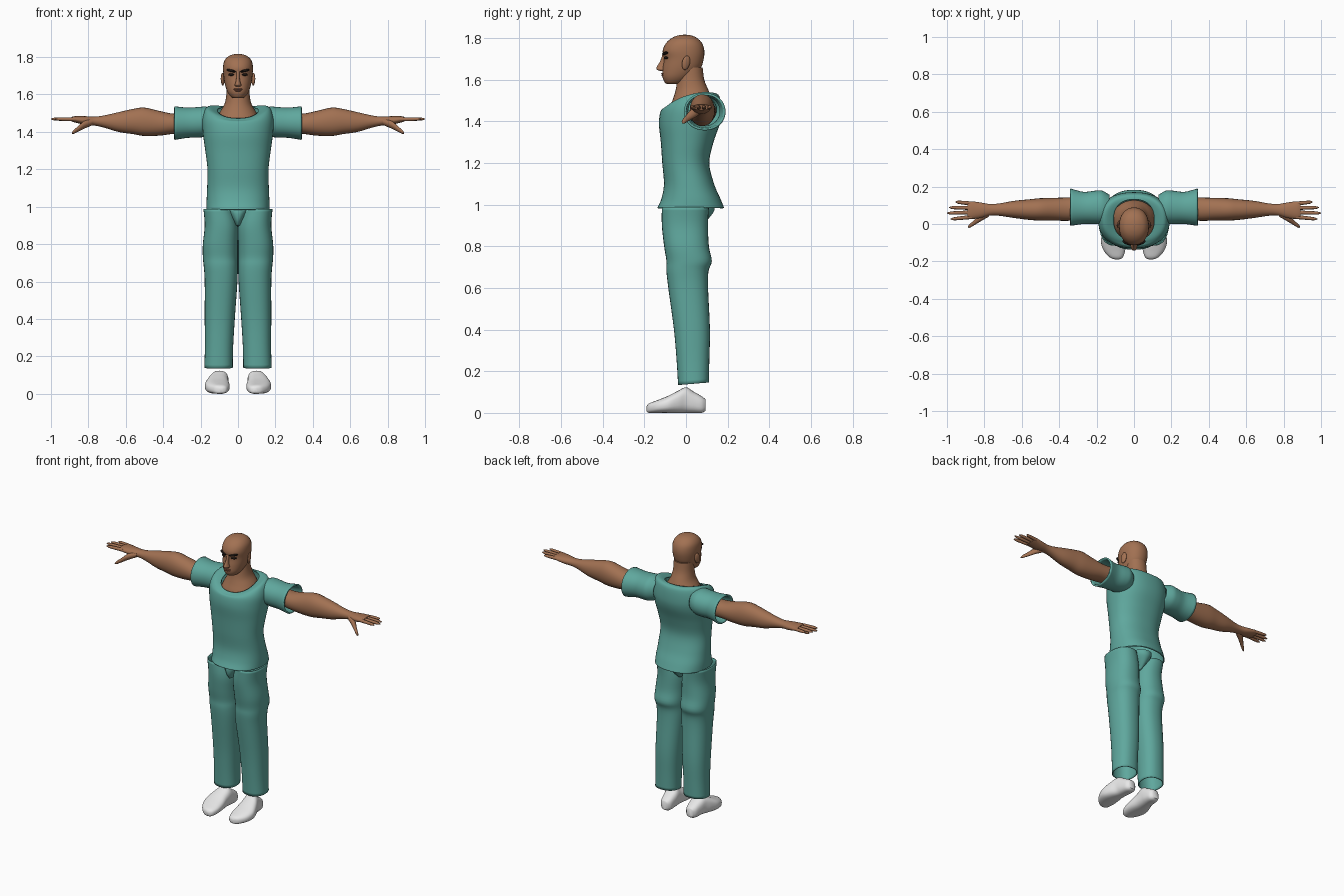
import bpy, bmesh, math
from mathutils import Vector, Matrix


def material(name, rgb):
    m = bpy.data.materials.new(name)
    m.diffuse_color = (*rgb, 1)
    return m


TEAL = material("teal cloth", (0.115, 0.39, 0.34))
SKIN = material("brown skin", (0.36, 0.165, 0.085))
WHITE = material("white shoe", (0.8, 0.8, 0.8))
DARK = material("dark hair", (0.012, 0.008, 0.006))
LIP = material("lip brown", (0.23, 0.085, 0.05))


def finish(name, bm, mat, mirror=False, thick=0.0):
    bmesh.ops.recalc_face_normals(bm, faces=bm.faces)
    me = bpy.data.meshes.new(name)
    bm.to_mesh(me)
    bm.free()
    me.materials.append(mat)
    ob = bpy.data.objects.new(name, me)
    bpy.context.collection.objects.link(ob)
    bpy.context.view_layer.objects.active = ob
    bpy.ops.object.select_all(action='DESELECT')
    ob.select_set(True)
    bpy.ops.object.shade_smooth_by_angle(angle=math.radians(50))
    if mirror:
        md = ob.modifiers.new("mirror", 'MIRROR')
        md.use_mirror_merge = False
    if thick:
        md = ob.modifiers.new("cloth thickness", 'SOLIDIFY')
        md.thickness = thick
        md.offset = -1
    return ob


def spline(rows, steps):
    """Smooth the rows of ring sizes into a denser list."""
    out = []
    for i in range(len(rows) - 1):
        p = [rows[max(0, min(len(rows) - 1, i + k))] for k in (-1, 0, 1, 2)]
        for s in range(steps):
            t = s / steps
            out.append([0.5 * (2 * b + (c - a) * t + (2 * a - 5 * b + 4 * c - d) * t * t
                               + (3 * b - a - 3 * c + d) * t ** 3)
                        for a, b, c, d in zip(*p)])
    return out + [list(rows[-1])]


def loft(name, axis, rings, mat, power=2.0, segs=32, steps=4, caps=True, mirror=False, thick=0.0):
    """Ring: position, a min, a max, b min, b max, then optional shear and saddle."""
    rows = spline([tuple(r) + (0,) * (7 - len(r)) for r in rings], steps)
    bm = bmesh.new()
    loops = []
    for pos, a0, a1, b0, b1, shear, saddle in rows:
        loop = []
        for k in range(segs):
            t = 2 * math.pi * k / segs
            c, s = math.cos(t), math.sin(t)
            u = math.copysign(abs(c) ** (2 / power), c)
            v = math.copysign(abs(s) ** (2 / power), s)
            a = (a0 + a1) / 2 + u * (a1 - a0) / 2
            b = (b0 + b1) / 2 + v * (b1 - b0) / 2
            p = pos + shear * v + saddle * u * u
            loop.append(bm.verts.new({'x': (p, a, b), 'y': (a, p, b), 'z': (a, b, p)}[axis]))
        loops.append(loop)
    for lo, hi in zip(loops, loops[1:]):
        for k in range(segs):
            j = (k + 1) % segs
            bm.faces.new((lo[k], lo[j], hi[j], hi[k]))
    if caps:
        bm.faces.new(loops[0])
        bm.faces.new(loops[-1])
    return finish(name, bm, mat, mirror, thick)


def blob(name, loc, size, mat, rot=(0, 0, 0), mirror=False):
    bm = bmesh.new()
    bmesh.ops.create_uvsphere(bm, u_segments=16, v_segments=10, radius=1)
    m = Matrix.Translation(loc)
    for ax, ang in zip('XYZ', rot):
        m = m @ Matrix.Rotation(math.radians(ang), 4, ax)
    bm.transform(m @ Matrix.Diagonal((*size, 1)))
    return finish(name, bm, mat, mirror)


def sym(rows):
    """Expand half widths about the centre line."""
    return [(r[0], -r[1], r[1]) + tuple(r[2:]) for r in rows]


# Shirt body with scooped neckline and flared hem
loft("shirt", 'z', sym([
    (0.985, 0.168, -0.138, 0.183), (1.03, 0.168, -0.118, 0.165), (1.1, 0.165, -0.106, 0.135),
    (1.2, 0.163, -0.114, 0.112), (1.3, 0.175, -0.121, 0.132), (1.39, 0.187, -0.130, 0.163),
    (1.45, 0.19, -0.122, 0.170, 0.0, 0.02), (1.492, 0.165, -0.105, 0.16, 0.03, 0.038),
    (1.505, 0.108, -0.088, 0.132, 0.032, 0.01)]),
    TEAL, 2.3, 48, 5, caps=False, thick=0.006)

# Wide short sleeves
loft("sleeve", 'x', [
    (0.13, 0.01, 0.155, 1.39, 1.52), (0.17, 0.0, 0.178, 1.375, 1.535),
    (0.21, 0.0, 0.178, 1.37, 1.533), (0.27, 0.0, 0.172, 1.368, 1.53),
    (0.34, -0.01, 0.19, 1.357, 1.537)],
    TEAL, 2.1, 32, 4, caps=False, mirror=True, thick=0.01)

# Trouser legs, open at both ends
loft("trouser_leg", 'z', [
    (0.14, 0.028, 0.18, -0.038, 0.11, 0.006), (0.25, 0.026, 0.177, -0.045, 0.112),
    (0.4, 0.017, 0.178, -0.058, 0.115), (0.6, 0.003, 0.178, -0.085, 0.106),
    (0.68, 0.001, 0.183, -0.094, 0.108), (0.73, 0.001, 0.188, -0.094, 0.124),
    (0.8, 0.001, 0.188, -0.105, 0.11), (0.9, 0.001, 0.178, -0.116, 0.106),
    (0.988, 0.025, 0.185, -0.116, 0.11)],
    TEAL, 2.3, 32, 4, caps=False, mirror=True, thick=0.006)

# Crotch piece between the legs
loft("crotch_piece", 'z', sym([
    (0.9, 0.012, -0.09, 0.07), (0.93, 0.032, -0.108, 0.105),
    (0.97, 0.06, -0.112, 0.135), (1.0, 0.075, -0.1, 0.135)]), TEAL, 2.2, 24)

# Neck widening into the upper chest
loft("neck", 'z', sym([
    (1.43, 0.125, -0.09, 0.12), (1.475, 0.112, -0.076, 0.128), (1.51, 0.095, -0.062, 0.123),
    (1.55, 0.072, -0.05, 0.108), (1.6, 0.062, -0.042, 0.088), (1.66, 0.06, -0.035, 0.08)]),
    SKIN, 2.1)

# Head
loft("head", 'z', sym([
    (1.58, 0.02, -0.09, -0.045), (1.588, 0.038, -0.102, -0.01), (1.615, 0.057, -0.113, 0.03),
    (1.655, 0.07, -0.112, 0.07), (1.7, 0.077, -0.106, 0.085), (1.74, 0.08, -0.112, 0.088),
    (1.775, 0.075, -0.097, 0.078), (1.8, 0.057, -0.07, 0.055), (1.813, 0.03, -0.04, 0.027),
    (1.817, 0.004, -0.012, 0.0)]), SKIN, 2.15)

# Nose, with a broad base under a narrow bridge
loft("nose", 'z', sym([
    (1.643, 0.012, -0.125, -0.09), (1.65, 0.018, -0.142, -0.09), (1.665, 0.013, -0.139, -0.09),
    (1.69, 0.009, -0.124, -0.09), (1.725, 0.01, -0.112, -0.09)]), SKIN, 2.0, 16)

# Small face features
blob("ear", (0.082, 0.0, 1.682), (0.009, 0.02, 0.035), SKIN, (-12, 0, 18), True)
blob("eyebrow", (0.037, -0.1, 1.727), (0.028, 0.011, 0.007), DARK, (0, -12, 22), True)
blob("eye", (0.035, -0.094, 1.706), (0.018, 0.011, 0.007), DARK, (0, 0, 20), True)
blob("upper_lip", (0, -0.112, 1.629), (0.024, 0.008, 0.004), LIP)
blob("lower_lip", (0, -0.111, 1.621), (0.02, 0.008, 0.005), LIP)

# Arm from sleeve to palm
loft("arm", 'x', [
    (0.24, 0.035, 0.145, 1.395, 1.5), (0.34, 0.018, 0.142, 1.39, 1.497),
    (0.42, 0.018, 0.14, 1.38, 1.512), (0.5, 0.018, 0.138, 1.378, 1.53),
    (0.56, 0.022, 0.132, 1.388, 1.523), (0.64, 0.032, 0.124, 1.4, 1.505),
    (0.72, 0.044, 0.11, 1.424, 1.487), (0.77, 0.045, 0.107, 1.434, 1.482),
    (0.82, 0.032, 0.115, 1.438, 1.484), (0.87, 0.027, 0.121, 1.45, 1.484),
    (0.89, 0.032, 0.116, 1.456, 1.48)], SKIN, 2.1, 24, mirror=True)

# Fingers: start y, end y, tip x
for label, y0, y1, tip in (("index", 0.038, 0.026, 0.98), ("middle", 0.062, 0.058, 1.0),
                           ("ring", 0.086, 0.088, 0.988), ("little", 0.109, 0.118, 0.955)):
    rows = []
    for t, r in ((0, 0.011), (0.5, 0.010), (0.85, 0.008), (1, 0.002)):
        x, y = 0.865 + (tip - 0.865) * t, y0 + (y1 - y0) * t
        z = 1.467 + 0.002 * t
        rows.append((x, y - r, y + r, z - r, z + r))
    loft(label + "_finger", 'x', rows, SKIN, 2.0, 10, 3, mirror=True)

# Thumb angled forward and down
loft("thumb", 'x', [
    (0.775, 0.04, 0.085, 1.437, 1.472), (0.82, 0.014, 0.056, 1.418, 1.46),
    (0.855, -0.007, 0.02, 1.401, 1.43), (0.878, -0.02, 0.0, 1.39, 1.411),
    (0.888, -0.019, -0.012, 1.39, 1.397)], SKIN, 2.0, 12, mirror=True)

# Shoes with toes turned outward
loft("shoe", 'y', [
    (-0.19, 0.08, 0.1, 0.008, 0.03), (-0.178, 0.06, 0.13, 0.0, 0.045),
    (-0.14, 0.047, 0.163, 0.0, 0.06), (-0.09, 0.045, 0.177, 0.0, 0.08),
    (-0.04, 0.05, 0.165, 0.0, 0.105), (0.0, 0.05, 0.148, 0.0, 0.123),
    (0.035, 0.05, 0.14, 0.0, 0.103), (0.075, 0.055, 0.13, 0.0, 0.08),
    (0.094, 0.07, 0.115, 0.01, 0.065)], WHITE, 2.6, 28, mirror=True)
